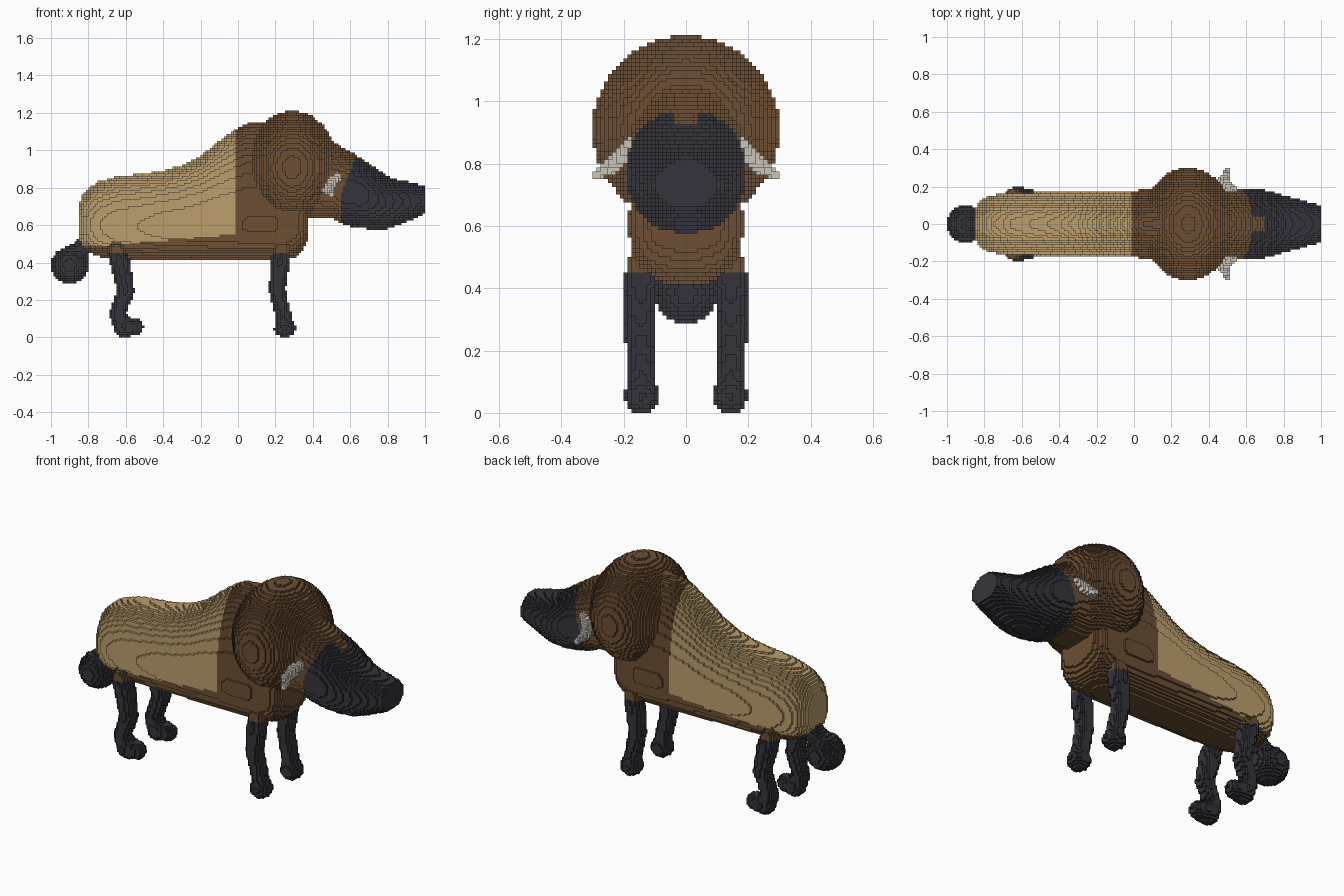
import bpy
import math
from mathutils import Vector

if "Cube" in bpy.data.objects:
    bpy.data.objects.remove(bpy.data.objects["Cube"], do_unlink=True)

S = 0.0125  # edge of one block

# ---------- materials ----------
COLOURS = {
    "tan_fur": (0.50, 0.345, 0.155),
    "brown_fur": (0.15, 0.077, 0.034),
    "charcoal_hide": (0.035, 0.034, 0.044),
    "horn_ivory": (0.60, 0.56, 0.48),
}
MATS = {}
for mat_name, rgb in COLOURS.items():
    m = bpy.data.materials.new(mat_name)
    m.use_nodes = True
    m.diffuse_color = (*rgb, 1)
    bsdf = m.node_tree.nodes["Principled BSDF"]
    bsdf.inputs["Base Color"].default_value = (*rgb, 1)
    bsdf.inputs["Roughness"].default_value = 0.9
    MATS[mat_name] = m


# ---------- solid shapes: each returns (low corner, high corner, inside test) ----------
def loft(sections, low_power=2.0):
    """Rounded sections along x: (x, z low, z widest, z top, half width)."""
    def inside(p):
        for a, b in zip(sections, sections[1:]):
            if a[0] <= p.x <= b[0]:
                t = (p.x - a[0]) / (b[0] - a[0])
                lo, mid, top, w = [u + (v - u) * t for u, v in zip(a[1:], b[1:])]
                if not lo <= p.z <= top or abs(p.y) > w:
                    return False
                if p.z > mid:
                    return ((p.z - mid) / (top - mid)) ** 2 + (p.y / w) ** 2 <= 1
                return (((mid - p.z) / (mid - lo)) ** low_power
                        + (abs(p.y) / w) ** low_power <= 1)
        return False
    w = max(s[4] for s in sections)
    return ((sections[0][0], -w, min(s[1] for s in sections)),
            (sections[-1][0], w, max(s[3] for s in sections)), inside)


def ellipsoid(c, r):
    def inside(p):
        return sum(((p[i] - c[i]) / r[i]) ** 2 for i in range(3)) <= 1
    return ([c[i] - r[i] for i in range(3)], [c[i] + r[i] for i in range(3)], inside)


def tube(points, side=1):
    """Round limb through (x, y, z, radius) points, mirrored when side is -1."""
    pts = [(Vector((x, y * side, z)), r) for x, y, z, r in points]

    def inside(p):
        for (a, ra), (b, rb) in zip(pts, pts[1:]):
            d = b - a
            t = min(1, max(0, (p - a).dot(d) / d.length_squared))
            if (p - a - d * t).length <= ra + (rb - ra) * t:
                return True
        return False
    return ([min(p[i] - r for p, r in pts) for i in range(3)],
            [max(p[i] + r for p, r in pts) for i in range(3)], inside)


# ---------- block building ----------
filled = {}  # block -> part name
parts = {}   # part name -> {block: colour}


def centre(c):
    return Vector((c[0] + 0.5, c[1] + 0.5, c[2] + 0.5)) * S


def add_part(name, shape, colour):
    """Fill the free blocks inside a shape; colour is a name or a rule."""
    low, high, inside = shape
    rng = [range(math.floor(low[i] / S), math.ceil(high[i] / S) + 1) for i in range(3)]
    cells = parts.setdefault(name, {})
    for i in rng[0]:
        for j in rng[1]:
            for k in rng[2]:
                c = (i, j, k)
                if k < 0 or c in filled:
                    continue
                p = centre(c)
                if inside(p):
                    filled[c] = name
                    cells[c] = colour(p) if callable(colour) else colour


def make_object(name, cells):
    """Make quads only where a block meets open air."""
    verts, faces, slots = {}, [], []
    used = sorted(set(cells.values()))
    for c, col in cells.items():
        for axis in range(3):
            for sign in (0, 1):
                n = list(c)
                n[axis] += 1 if sign else -1
                if tuple(n) in filled:
                    continue
                u, v = (axis + 1) % 3, (axis + 2) % 3
                ring = [(0, 0), (1, 0), (1, 1), (0, 1)]
                face = []
                for du, dv in (ring if sign else ring[::-1]):
                    q = list(c)
                    q[axis] += sign
                    q[u] += du
                    q[v] += dv
                    face.append(verts.setdefault(tuple(q), len(verts)))
                faces.append(face)
                slots.append(used.index(col))
    me = bpy.data.meshes.new(name)
    me.from_pydata([[x * S for x in q] for q in verts], [], faces)
    for col in used:
        me.materials.append(MATS[col])
    me.polygons.foreach_set("material_index", slots)
    me.update()
    bpy.context.collection.objects.link(bpy.data.objects.new(name, me))


# ---------- colour rules ----------
def body_colour(p):
    edge = 0.49 + max(0, p.x + 0.7) * 0.09
    return "tan_fur" if p.x < -0.012 and p.z > edge else "brown_fur"


def head_colour(p):
    forehead = p.x < 0.70 and abs(p.y) < 0.036 and p.z > 0.91
    border = 0.55 + max(0, p.z - 0.76) * 0.4
    return "brown_fur" if forehead or p.x < border else "charcoal_hide"


def leg_colour(p):
    return "brown_fur" if p.z > 0.445 else "charcoal_hide"


# ---------- parts ----------
for side, word in ((1, "left"), (-1, "right")):
    add_part(word + "_horn", tube([
        (0.53, 0.18, 0.86, 0.022), (0.50, 0.205, 0.825, 0.03),
        (0.48, 0.24, 0.79, 0.026), (0.50, 0.285, 0.765, 0.014)], side), "horn_ivory")
    add_part(word + "_front_leg", tube([
        (0.235, 0.145, 0.475, 0.048), (0.225, 0.145, 0.40, 0.05),
        (0.21, 0.145, 0.26, 0.044), (0.245, 0.14, 0.10, 0.042),
        (0.25, 0.14, 0.056, 0.058)], side), leg_colour)
    add_part(word + "_back_leg", tube([
        (-0.65, 0.145, 0.465, 0.048), (-0.63, 0.145, 0.40, 0.053),
        (-0.60, 0.15, 0.25, 0.045), (-0.645, 0.145, 0.12, 0.042),
        (-0.61, 0.14, 0.057, 0.056), (-0.55, 0.14, 0.056, 0.045)], side), leg_colour)

# head, muzzle and neck
add_part("head", loft([
    (0.30, 0.63, 0.82, 1.10, 0.18), (0.50, 0.635, 0.80, 1.05, 0.185),
    (0.56, 0.605, 0.78, 1.015, 0.19), (0.62, 0.59, 0.77, 0.985, 0.19),
    (0.66, 0.583, 0.77, 0.955, 0.19), (0.72, 0.578, 0.75, 0.915, 0.178),
    (0.80, 0.58, 0.73, 0.86, 0.152), (0.86, 0.60, 0.73, 0.84, 0.137),
    (0.92, 0.625, 0.73, 0.83, 0.122), (1.0, 0.66, 0.735, 0.81, 0.098)], 2.2),
    head_colour)

# big shoulder mane
add_part("mane", ellipsoid((0.29, 0, 0.91), (0.247, 0.3, 0.3)), "brown_fur")

# body with pale back over a dark belly
add_part("body", loft([
    (-0.85, 0.52, 0.60, 0.71, 0.08), (-0.83, 0.48, 0.60, 0.77, 0.115),
    (-0.80, 0.455, 0.60, 0.80, 0.14), (-0.75, 0.435, 0.60, 0.83, 0.155),
    (-0.65, 0.413, 0.60, 0.86, 0.165), (-0.50, 0.41, 0.60, 0.875, 0.17),
    (-0.40, 0.41, 0.60, 0.89, 0.174), (-0.30, 0.41, 0.60, 0.92, 0.176),
    (-0.20, 0.41, 0.60, 0.97, 0.178), (-0.10, 0.41, 0.60, 1.05, 0.18),
    (-0.02, 0.41, 0.60, 1.11, 0.18), (0.05, 0.41, 0.60, 1.145, 0.182),
    (0.20, 0.41, 0.60, 1.15, 0.182), (0.30, 0.425, 0.60, 1.10, 0.178),
    (0.34, 0.455, 0.60, 1.05, 0.165), (0.37, 0.52, 0.62, 1.0, 0.12)], 2.6),
    body_colour)

# round tail tuft and its root
add_part("tail", ellipsoid((-0.9, 0, 0.385), (0.1, 0.1, 0.1)), "charcoal_hide")
add_part("tail", tube([(-0.9, 0, 0.385, 0.09), (-0.83, 0, 0.49, 0.045)]), "charcoal_hide")

for part_name, part_cells in parts.items():
    make_object(part_name, part_cells)
